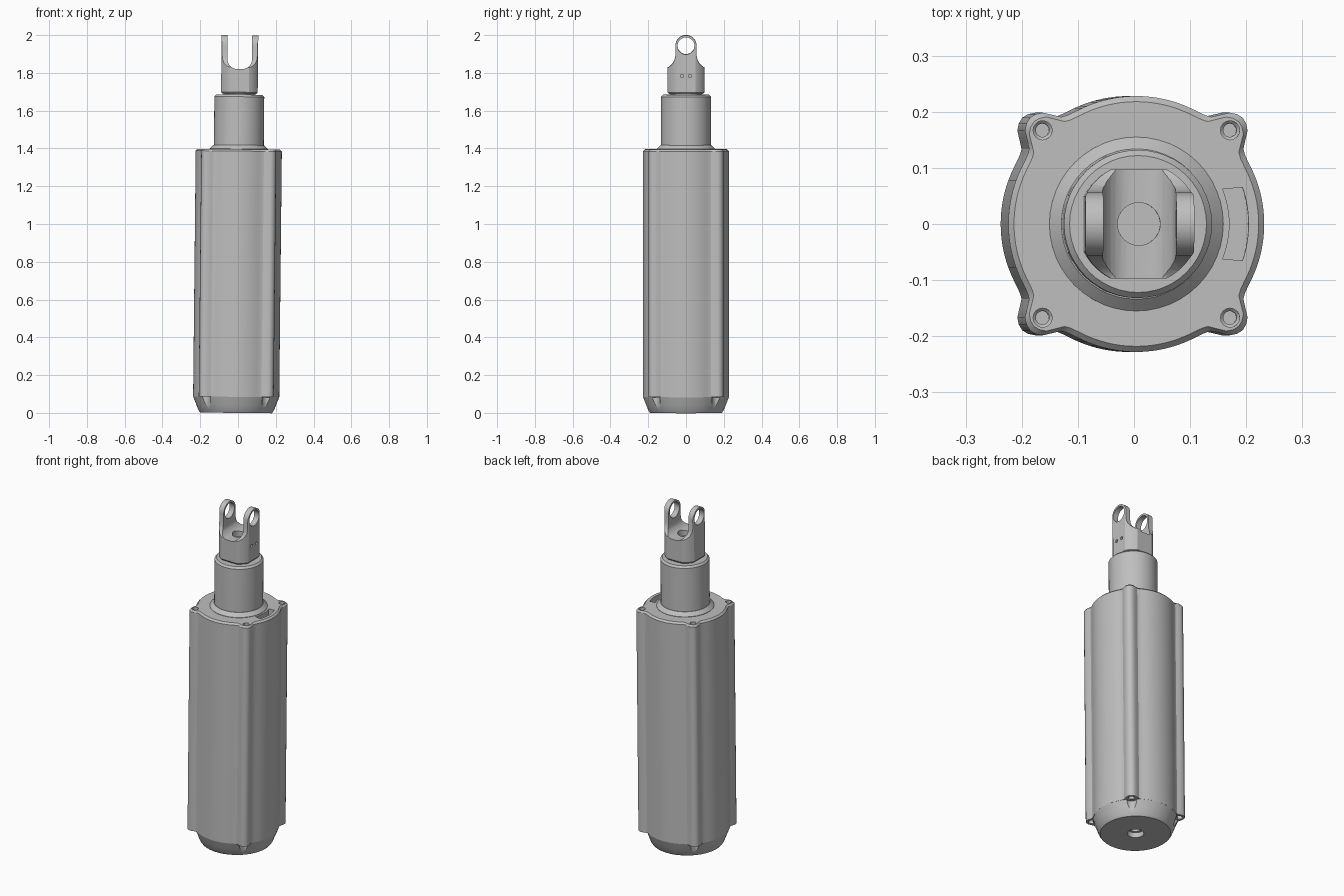
import bpy, bmesh, math
from mathutils import Matrix

if "Cube" in bpy.data.objects:
    bpy.data.objects.remove(bpy.data.objects["Cube"], do_unlink=True)

grey = bpy.data.materials.new("plain_grey")
grey.use_nodes = True
COLOUR = (0.52, 0.52, 0.52, 1)
grey.diffuse_color = COLOUR
grey.node_tree.nodes["Principled BSDF"].inputs["Base Color"].default_value = COLOUR


def stack(name, rings, matrix=None):
    """Solid skinned over matching rings of 3D points, capped at both ends."""
    bm = bmesh.new()
    loops = [[bm.verts.new(p) for p in ring] for ring in rings]
    n = len(loops[0])
    for a, b in zip(loops, loops[1:]):
        for i in range(n):
            j = (i + 1) % n
            bm.faces.new((a[i], a[j], b[j], b[i]))
    bm.faces.new(loops[0][::-1])
    bm.faces.new(loops[-1])
    if matrix:
        bm.transform(matrix)
    bmesh.ops.recalc_face_normals(bm, faces=bm.faces)
    mesh = bpy.data.meshes.new(name)
    bm.to_mesh(mesh)
    bm.free()
    mesh.materials.append(grey)
    obj = bpy.data.objects.new(name, mesh)
    bpy.context.collection.objects.link(obj)
    return obj


def circle(r, z, n=48, x=0, y=0):
    return [(x + r * math.cos(math.tau * i / n), y + r * math.sin(math.tau * i / n), z)
            for i in range(n)]


def lathe(name, profile, n=48, x=0, y=0, matrix=None):
    return stack(name, [circle(r, z, n, x, y) for r, z in profile], matrix)


def prism(name, points, low, high, matrix=None):
    return stack(name, [[(u, v, w) for u, v in points] for w in (low, high)], matrix)


def boolean(obj, cutter, operation="DIFFERENCE"):
    mod = obj.modifiers.new("cut", "BOOLEAN")
    mod.operation, mod.object, mod.solver = operation, cutter, "EXACT"
    bpy.context.view_layer.objects.active = obj
    bpy.ops.object.modifier_apply(modifier=mod.name)
    bpy.data.objects.remove(cutter, do_unlink=True)


def arc(cx, cy, r, start, end, steps):
    angles = [math.radians(start + (end - start) * i / steps) for i in range(steps + 1)]
    return [(cx + r * math.cos(a), cy + r * math.sin(a)) for a in angles]


# Maps a profile (u, v, w) to x = w, y = u, z = v, or to x = u, y = -w, z = v
ALONG_X = Matrix(((0, 0, 1, 0), (1, 0, 0, 0), (0, 1, 0, 0), (0, 0, 0, 1)))
ALONG_Y = Matrix.Rotation(math.pi / 2, 4, "X")
BODY_R, LOBE = 0.228, 0.167
CORNERS = [(sx * LOBE, sy * LOBE) for sx in (-1, 1) for sy in (-1, 1)]

# Round housing outline with four screw lobes
LOBE_CURVE = [(0, .268), (3, .265), (5, .259), (7, .248), (8.5, .239),
              (10, .233), (13, .229), (17, BODY_R), (46, BODY_R)]


def outline(z, inset=0):
    points = []
    for i in range(144):
        angle = i * 2.5
        d = abs(angle % 90 - 45)
        for (d0, r0), (d1, r1) in zip(LOBE_CURVE, LOBE_CURVE[1:]):
            if d0 <= d <= d1:
                r = r0 + (r1 - r0) * (d - d0) / (d1 - d0) - inset
                break
        a = math.radians(angle)
        points.append((r * math.cos(a), r * math.sin(a), z))
    return points


housing = stack("housing", [outline(0.085), outline(1.386), outline(1.396, 0.01)])
for x, y in CORNERS:
    boolean(housing, lathe("bore", [(.012, 1.3), (.012, 1.375), (.017, 1.38), (.017, 1.41)], 16, x, y))
    boolean(housing, lathe("bore", [(.018, 0.07), (.018, 0.13)], 16, x, y))

# Curved cable slot in the top face
slot = (arc(0, 0, 0.198, -18, 18, 12) + arc(.171, .058, .018, 30, 170, 5)
        + arc(0, 0, 0.168, 17, -17, 12) + arc(.171, -.058, .018, -170, -30, 5))
slot = arc(0, 0, 0.2, -19, 19, 12) + arc(0, 0, 0.166, 22, -22, 12)
boolean(housing, prism("slot", slot, 1.34, 1.42))

# Tapered base with screw access grooves and a central hole
base = lathe("base", [(.19, 0), (.199, .012), (.212, .045), (.223, .072), (BODY_R, .086)], 72)
for x, y in CORNERS:
    boolean(base, lathe("groove", [(.03, -.02), (.03, .084)], 20, x, y))
boolean(base, lathe("hole", [(.045, -.02), (.045, .03), (.03, .03), (.03, .08)], 32))

# Collar, tube and neck
collar = lathe("collar", [(.155, 1.39), (.155, 1.398), (.134, 1.418)])
tube = lathe("tube", [(.132, 1.39), (.132, 1.674), (.122, 1.685)])
neck = lathe("neck", [(.085, 1.68), (.085, 1.70)])

# Fork block: square with rounded corners, trimmed to the lug shape
HALF, ROUND = 0.097, 0.109
edge = math.degrees(math.acos(HALF / ROUND))
section = [p for q in range(4) for p in arc(0, 0, ROUND, q * 90 + edge, q * 90 + 90 - edge, 6)]
small = [(u * .94, v * .94, 1.69) for u, v in section]
fork = stack("fork", [small, [(u, v, 1.698) for u, v in section], [(u, v, 2.05) for u, v in section]])
shoulder = [(.12, 1.65), (.12, 1.826), (.094, 1.83), (.083, 1.838), (.069, 1.853), (.06, 1.872), (.056, 1.895)]
lug = (shoulder + arc(0, 1.944, .056, 0, 180, 24) + [(-y, z) for y, z in reversed(shoulder)])
boolean(fork, prism("lug_shape", lug, -.2, .2, ALONG_X), "INTERSECT")

# U-shaped gap, cross hole, socket and pin holes
gap = [(.065, 2.1), (-.065, 2.1)] + arc(-.012, 1.873, .053, 180, 270, 8) + arc(.012, 1.873, .053, 270, 360, 8)
boolean(fork, prism("gap", gap, -.2, .2, ALONG_Y))
boolean(fork, lathe("cross_hole", [(.045, -.2), (.045, .2)], 32,
                    y=1.944, matrix=ALONG_X))
boolean(fork, lathe("socket", [(.038, 1.79), (.038, 1.9)], 32))
for y in (-.021, .021):
    boolean(fork, lathe("pin_hole", [(.009, .08), (.009, .12)], 14, x=y, y=1.785, matrix=ALONG_X))

# Shade and give the whole assembly its slight lean
for obj in (housing, base, collar, tube, neck, fork):
    bpy.ops.object.select_all(action="DESELECT")
    obj.select_set(True)
    bpy.context.view_layer.objects.active = obj
    bpy.ops.object.shade_smooth_by_angle(angle=math.radians(28))
    obj.rotation_euler = (0, 0.0105, 0)
    obj.location.x = -0.0105
